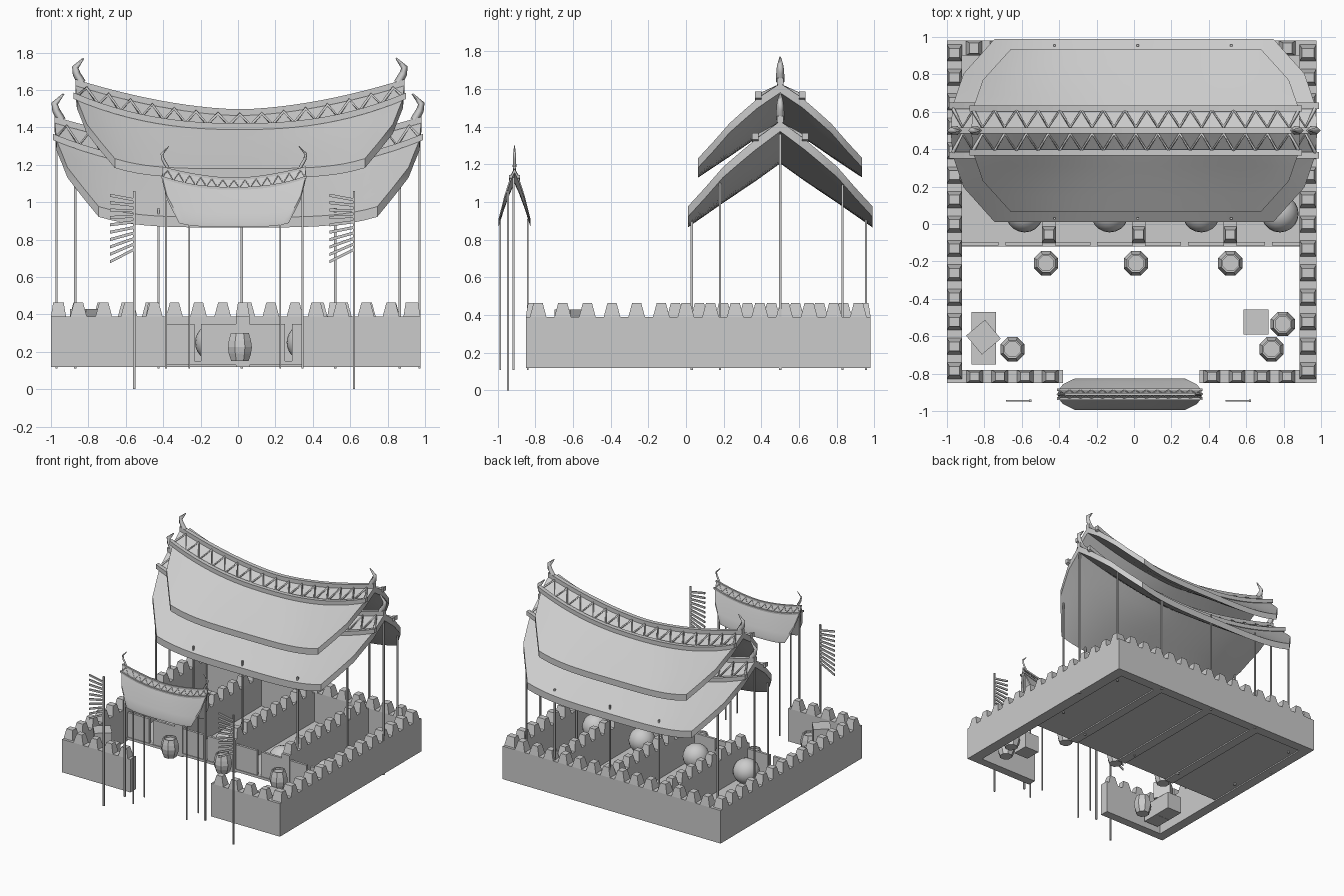
import bpy, bmesh, math
from mathutils import Vector

if "Cube" in bpy.data.objects:
    bpy.data.objects.remove(bpy.data.objects["Cube"])


def make(name, verts, faces, smooth=False):
    me = bpy.data.meshes.new(name)
    me.from_pydata(verts, [], faces)
    bm = bmesh.new()
    bm.from_mesh(me)
    bmesh.ops.recalc_face_normals(bm, faces=bm.faces)
    bm.to_mesh(me)
    bm.free()
    ob = bpy.data.objects.new(name, me)
    bpy.context.collection.objects.link(ob)
    if smooth:
        for o in bpy.context.selected_objects:
            o.select_set(False)
        ob.select_set(True)
        bpy.context.view_layer.objects.active = ob
        bpy.ops.object.shade_smooth_by_angle(angle=math.radians(35))
    return ob


BOX = [(0, 1, 2, 3), (4, 5, 6, 7), (0, 1, 5, 4), (1, 2, 6, 5), (2, 3, 7, 6), (3, 0, 4, 7)]


def frustum(lo, hi, base, top):
    """Eight corners from two rectangles (x0, y0, x1, y1)."""
    out = []
    for (a, b, c, d), z in ((base, lo), (top, hi)):
        out += [(a, b, z), (c, b, z), (c, d, z), (a, d, z)]
    return out


def box(name, x0, x1, y0, y1, z0, z1):
    r = (x0, y0, x1, y1)
    return make(name, frustum(z0, z1, r, r), BOX)


def battlement(name, x0, x1, y0, y1):
    """Wall with tapered merlons along its longer direction."""
    box(name, x0, x1, y0, y1, 0.12, 0.39)
    along_x = x1 - x0 > y1 - y0
    length = x1 - x0 if along_x else y1 - y0
    n = round(length / 0.13)
    verts, faces = [], []
    for i in range(n):
        c = (x0 if along_x else y0) + (i + 0.5) * length / n
        if along_x:
            b, t = (c - .044, y0, c + .044, y1), (c - .024, y0 + .012, c + .024, y1 - .012)
        else:
            b, t = (x0, c - .044, x1, c + .044), (x0 + .012, c - .024, x1 - .012, c + .024)
        k = len(verts)
        verts += frustum(0.39, 0.465, b, t)
        faces += [tuple(k + j for j in f) for f in BOX]
    make(name + "_merlons", verts, faces)


def strip(name, pts, w, h):
    """Rectangular beam following points that run along x."""
    verts, faces = [], []
    for p in pts:
        verts += [(p[0], p[1] + a * w / 2, p[2] + b * h / 2) for a, b in ((-1, -1), (1, -1), (1, 1), (-1, 1))]
    for i in range(len(pts) - 1):
        for j in range(4):
            k = (j + 1) % 4
            faces.append((4 * i + j, 4 * i + k, 4 * i + 4 + k, 4 * i + 4 + j))
    e = 4 * (len(pts) - 1)
    faces += [(0, 1, 2, 3), (e, e + 1, e + 2, e + 3)]
    make(name, verts, faces)


def rod(name, pts, r, radii=None):
    """Thin four-sided rod along a path."""
    cu = bpy.data.curves.new(name, 'CURVE')
    cu.dimensions = '3D'
    cu.bevel_depth, cu.bevel_resolution, cu.use_fill_caps = r, 0, True
    sp = cu.splines.new('POLY')
    sp.points.add(len(pts) - 1)
    for i, p in enumerate(pts):
        sp.points[i].co = (*p, 1)
        sp.points[i].radius = radii[i] if radii else 1
    bpy.context.collection.objects.link(bpy.data.objects.new(name, cu))


def roof(name, cx, cy, hx, hy, prof, lift, thick, teeth, w, horn):
    """Saddle roof: prof = top heights at ridge, rail, middle, eave."""
    ds, ws = (0, .27, .62, 1), (1, .99, .93, .76)

    def lerp(t, arr):
        for i in range(3):
            if t <= ds[i + 1] + 1e-6:
                f = (t - ds[i]) / (ds[i + 1] - ds[i])
                return arr[i] + f * (arr[i + 1] - arr[i])

    def surf(u, s, dz=0.0):
        t = abs(s)
        x = u * lerp(t, ws) * hx
        z = lerp(t, prof) + lift * (abs(x) / hx) ** (1.7 + 2.3 * t)
        return (cx + x, cy + s * hy, z + dz)

    n = 24
    us = [-1 + 2 * i / n for i in range(n + 1)]
    rows = [-1, -.81, -.62, -.44, -.27, -.13, 0, .13, .27, .44, .62, .81, 1]
    m = len(rows)
    # slab with vertical thickness
    verts = [surf(u, s, dz) for dz in (0, -thick) for u in us for s in rows]
    faces, o = [], (n + 1) * m
    for i in range(n):
        for j in range(m - 1):
            q = (i * m + j, i * m + j + 1, i * m + m + j + 1, i * m + m + j)
            faces += [q, tuple(a + o for a in q)]
        for j in (0, m - 1):
            a, b = i * m + j, i * m + m + j
            faces.append((a, b, b + o, a + o))
    for i in (0, n):
        for j in range(m - 1):
            a = i * m + j
            faces.append((a, a + 1, a + 1 + o, a + o))
    make(name, verts, faces, True)
    # ridge beam, side rails and zigzag lattice
    strip(name + "_ridge", [surf(u, 0, w * .3) for u in us], w, w)
    for sg, side in ((-1, "front"), (1, "back")):
        strip(name + "_rail_" + side, [surf(u * 1.02, sg * .27, w * .3) for u in us], w, w)
        zig = [surf(-1 + i / teeth, sg * (.04 if i % 2 else .25), w * .3) for i in range(2 * teeth + 1)]
        rod(name + "_zigzag_" + side, zig, w * .3)
    # horn finials at both ridge ends
    for sg in (-1, 1):
        x, y, z = surf(sg, 0)
        pts = [(x + sg * a * horn, y, z + b * horn) for a, b in ((-.25, .05), (-.05, .4), (0, .65), (-.32, 1))]
        rod(name + "_finial", pts, w * .62, (1.1, 1, .85, .2))


def barrel(x, y):
    prof = [(.0, .15), (.05, .15), (.064, .19), (.07, .225), (.064, .26), (.052, .30), (.043, .30), (.043, .285), (0, .285)]
    n, verts, faces = 8, [], []
    for r, z in prof[1:-1]:
        verts += [(x + r * math.cos(math.tau * (k + .5) / n), y + r * math.sin(math.tau * (k + .5) / n), z) for k in range(n)]
    rings = len(prof) - 2
    for i in range(rings - 1):
        for k in range(n):
            faces.append((i * n + k, i * n + (k + 1) % n, i * n + n + (k + 1) % n, i * n + n + k))
    faces += [tuple(range(n)), tuple((rings - 1) * n + k for k in range(n))]
    make("barrel", verts, faces)


def post(name, x, y, z0, z1, r=.006):
    box(name, x - r, x + r, y - r, y + r, z0, z1)


# outer walls, leaving a gate gap at the front
battlement("wall_left", -1.0, -.92, -.85, .98)
battlement("wall_right", .885, .975, -.85, .98)
battlement("wall_back", -.92, .885, .90, .98)
battlement("wall_front_left", -.92, -.38, -.85, -.78)
battlement("wall_front_right", .35, .885, -.85, -.78)

# stall floor, partitions and low front panels
box("floor", -.92, .885, -.12, .90, .13, .15)
parts = (-.455, .025, .515)
for x in parts:
    battlement("partition", x - .037, x + .037, -.12, .90)
edges = [-.92] + [e for x in parts for e in (x - .037, x + .037)] + [.885]
for a, b in zip(edges[::2], edges[1::2]):
    mid = (a + b) / 2
    box("stall_panel_left", a, mid - .018, -.115, -.095, .15, .35)
    box("stall_panel_right", mid + .018, b, -.115, -.095, .15, .35)

# rounded hay heaps in the stalls
for x in (-.585, -.13, .36, .78):
    bm = bmesh.new()
    bmesh.ops.create_uvsphere(bm, u_segments=20, v_segments=12, radius=.1)
    me = bpy.data.meshes.new("hay_heap")
    bm.to_mesh(me)
    bm.free()
    me.shade_smooth()
    ob = bpy.data.objects.new("hay_heap", me)
    ob.location = (x, .055, .25)
    bpy.context.collection.objects.link(ob)

# barrels and crates
for p in ((-.47, -.21), (.01, -.21), (.515, -.21), (-.65, -.67), (.795, -.535), (.735, -.67)):
    barrel(*p)
box("crate", -.87, -.737, -.75, -.612, .15, .29)
box("crate", -.87, -.737, -.61, -.47, .15, .29)
box("crate", .585, .718, -.59, -.457, .15, .29)
top = box("crate_turned", -.066, .066, -.066, .066, 0, .14)
top.location, top.rotation_euler = (-.805, -.605, .29), (0, 0, math.radians(40))

# double hall roof and small gate roof
roof("lower_roof", 0, .5, .98, .49, (1.26, 1.165, 1.05, .92), .17, .055, 16, .034, .15)
roof("upper_roof", .01, .5, .88, .435, (1.47, 1.395, 1.29, 1.18), .16, .05, 15, .034, .14)
roof("gate_roof", -.022, -.91, .385, .085, (1.12, 1.07, .99, .89), .06, .022, 13, .014, .12)

# posts carrying the hall roof
for x in (-.97, .97):
    post("ridge_post", x, .5, .11, 1.36)
for x in (-.87, .865):
    for y in (.18, .83):
        post("side_post", x, y, .11, 1.1)
for x in (-.425, .02, .52):
    for y in (.03, .955):
        post("eave_post", x, y, .11, .97)

# gate posts
for x in (-.385, .345):
    post("gate_ridge_post", x, -.915, .11, 1.13)
for x in (-.26, .227):
    for y in (-.985, -.84):
        post("gate_eave_post", x, y, .11, .91, .004)

# slatted banners on tall poles
for x in (-.555, .62):
    post("banner_pole", x, -.945, 0, 1.06)
    for i in range(10):
        z = 1.035 - i * .0345
        d = .012 - i * .005
        v = [(px, py, pz + e) for py in (-.949, -.941)
             for px, pz, e in ((x - .13, z - .01 + d, -.008), (x, z - .01 - d, -.008), (x, z - .01 - d, .008), (x - .13, z - .01 + d, .008))]
        make("banner_slat", v, BOX)
